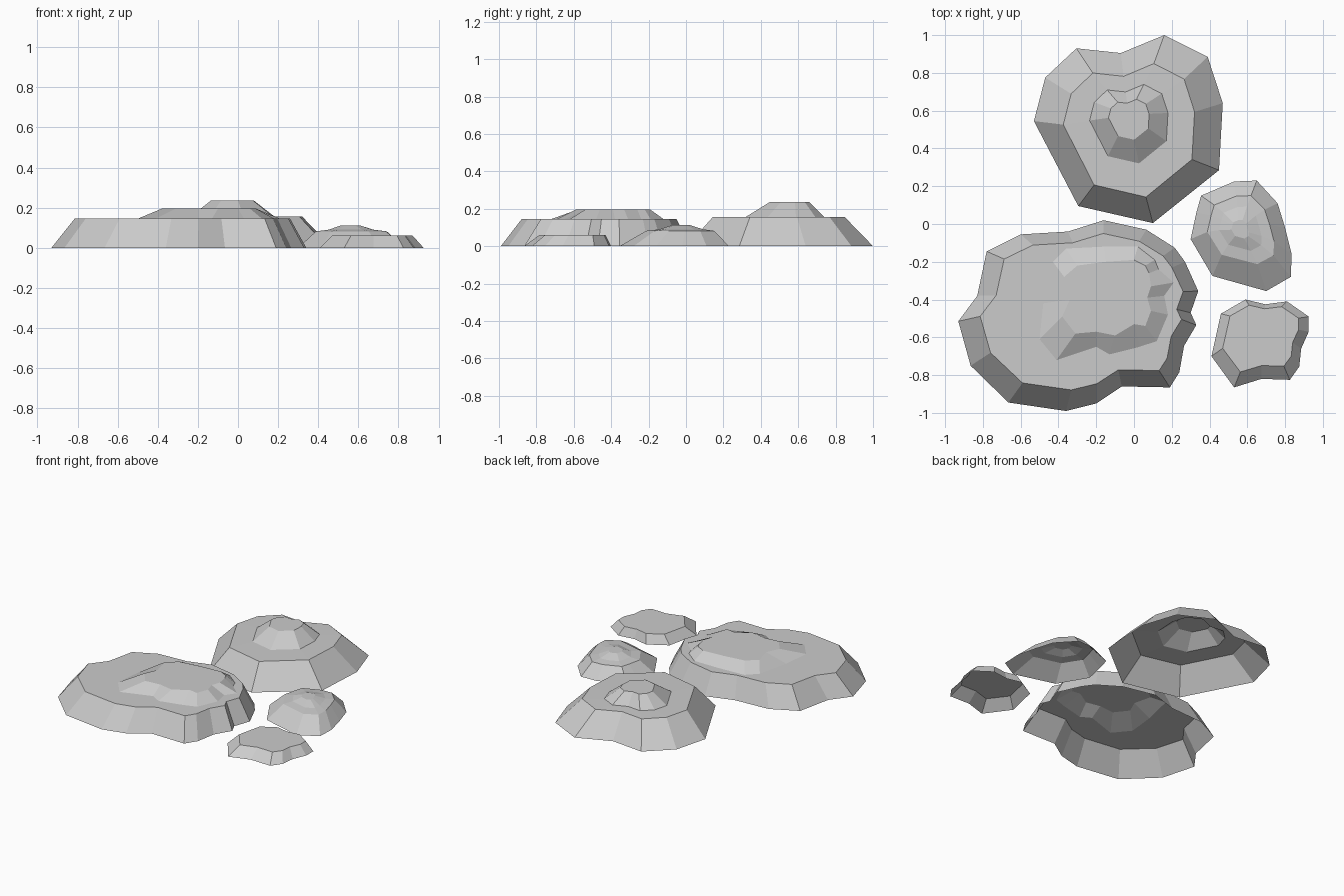
import bpy, bmesh


def scaled(outline, sx, sy, cx, cy):
    """Outline shrunk towards the fixed point (cx, cy)."""
    return [(cx + sx * (x - cx), cy + sy * (y - cy)) for x, y in outline]


def mound(name, rings):
    """Open-bottomed shell from (outline, z) rings; unequal or level rings are filled flat."""
    bm = bmesh.new()
    loops = [[bm.verts.new((x, y, z)) for x, y in pts] for pts, z in rings]

    def loop_edges(loop):
        out = []
        for i, v in enumerate(loop):
            w = loop[(i + 1) % len(loop)]
            out.append(bm.edges.get((v, w)) or bm.edges.new((v, w)))
        return out

    for a, b in zip(loops, loops[1:]):
        if len(a) == len(b):
            n = len(a)
            for i in range(n):
                j = (i + 1) % n
                bm.faces.new((a[i], a[j], b[j], b[i]))
        else:
            bmesh.ops.triangle_fill(bm, edges=loop_edges(a) + loop_edges(b),
                                    use_beauty=True, normal=(0, 0, 1))
    bm.faces.new(loops[-1])
    bmesh.ops.recalc_face_normals(bm, faces=bm.faces)
    bm.normal_update()
    if sum(f.normal.z * f.calc_area() for f in bm.faces) < 0:
        bmesh.ops.reverse_faces(bm, faces=bm.faces)
    me = bpy.data.meshes.new(name)
    bm.to_mesh(me)
    bm.free()
    ob = bpy.data.objects.new(name, me)
    bpy.context.collection.objects.link(ob)
    return ob


# Back mound: two stepped tiers
back = [(0.16, 1.0), (0.39, 0.885), (0.47, 0.64), (0.45, 0.285), (0.10, 0.005),
        (-0.295, 0.095), (-0.53, 0.545), (-0.47, 0.775), (-0.305, 0.93), (-0.07, 0.905)]
mound("back_mound", [
    (back, 0),
    (scaled(back, 0.695, 0.71, -0.02, 0.48), 0.155),
    (scaled(back, 0.415, 0.42, -0.026, 0.55), 0.157),
    (scaled(back, 0.215, 0.215, -0.027, 0.567), 0.235)])

# Large front mound with an irregular raised plateau
large = [(-0.16, 0.02), (0.065, -0.03), (0.215, -0.125), (0.27, -0.20), (0.34, -0.355),
         (0.30, -0.47), (0.33, -0.535), (0.265, -0.645), (0.24, -0.785), (0.19, -0.865),
         (-0.065, -0.86), (-0.20, -0.95), (-0.36, -0.99), (-0.665, -0.945), (-0.865, -0.75),
         (-0.93, -0.515), (-0.83, -0.38), (-0.78, -0.145), (-0.60, -0.055), (-0.35, -0.04)]
plateau_foot = [(-0.16, -0.12), (0.02, -0.12), (0.11, -0.19), (0.13, -0.24), (0.21, -0.31),
                (0.16, -0.38), (0.18, -0.48), (0.12, -0.62), (0.03, -0.65), (-0.13, -0.69),
                (-0.20, -0.65), (-0.41, -0.72), (-0.50, -0.61), (-0.48, -0.42),
                (-0.43, -0.20), (-0.36, -0.13)]
plateau_top = [(-0.15, -0.20), (0.0, -0.19), (0.06, -0.22), (0.08, -0.26), (0.09, -0.33),
               (0.07, -0.39), (0.09, -0.46), (0.06, -0.54), (0.0, -0.53), (-0.10, -0.59),
               (-0.20, -0.57), (-0.31, -0.58), (-0.38, -0.49), (-0.34, -0.40),
               (-0.37, -0.28), (-0.30, -0.22)]
mound("large_mound", [
    (large, 0),
    (scaled(large, 0.846, 0.82, -0.18, -0.37), 0.145),
    (plateau_foot, 0.145),
    (plateau_top, 0.195)])

# Small right mound with a low bump
small = [(0.53, 0.225), (0.65, 0.23), (0.76, 0.11), (0.80, -0.02), (0.835, -0.16),
         (0.83, -0.28), (0.70, -0.355), (0.415, -0.275), (0.30, -0.08), (0.33, 0.06),
         (0.355, 0.15)]
mound("small_mound", [
    (small, 0),
    (scaled(small, 0.66, 0.62, 0.56, 0.02), 0.082),
    (scaled(small, 0.42, 0.40, 0.56, 0.0), 0.09),
    (scaled(small, 0.17, 0.17, 0.56, -0.02), 0.112)])

# Low flat mound at the front right
low = [(0.59, -0.40), (0.695, -0.425), (0.81, -0.41), (0.925, -0.49), (0.925, -0.57),
       (0.885, -0.66), (0.875, -0.755), (0.825, -0.825), (0.675, -0.82), (0.53, -0.865),
       (0.41, -0.70), (0.46, -0.475)]
mound("low_mound", [
    (low, 0),
    (scaled(low, 0.78, 0.76, 0.68, -0.525), 0.06)])
